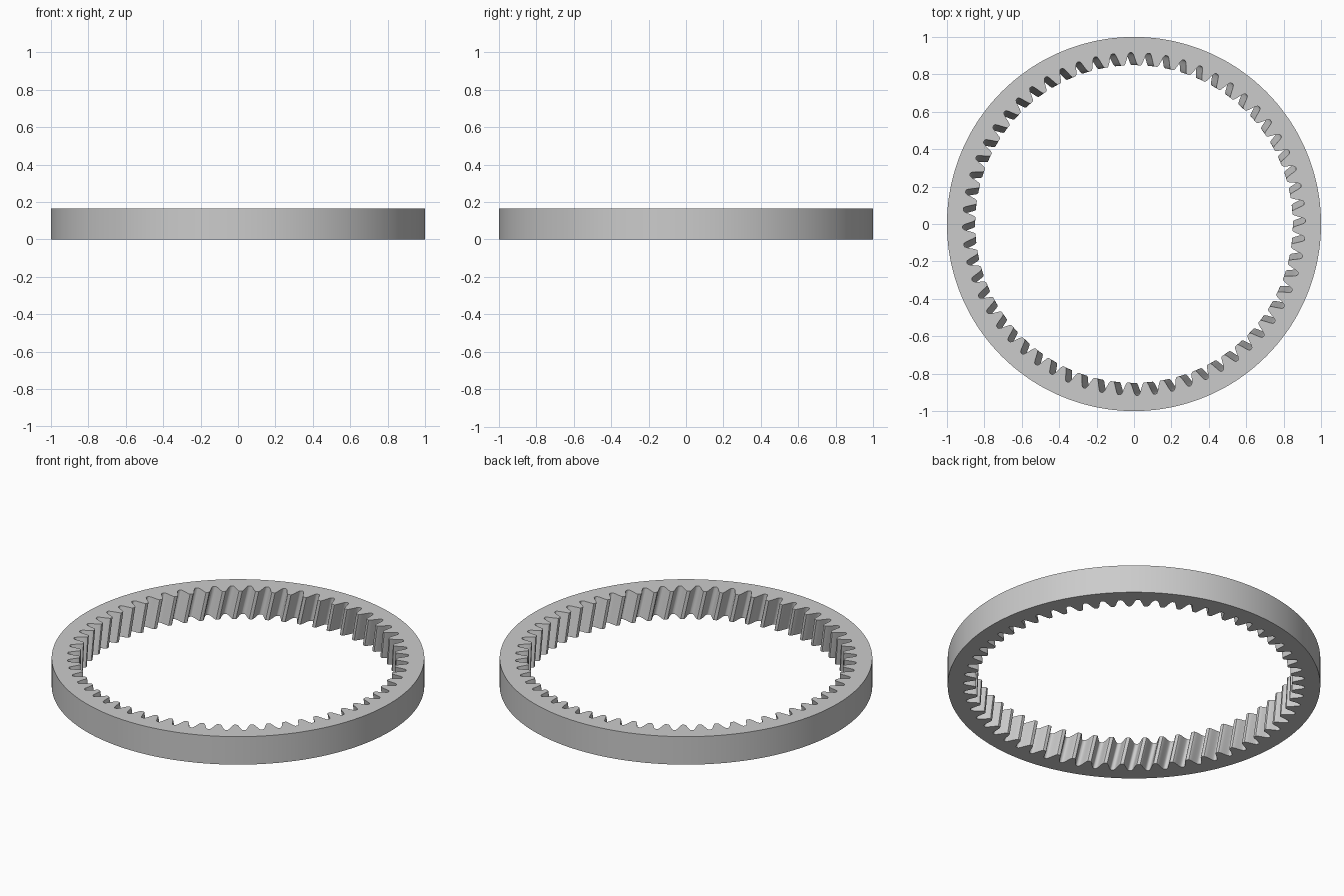
import bpy
import bmesh
from math import radians, sin, cos, tau

cube = bpy.data.objects.get("Cube")
if cube:
    bpy.data.objects.remove(cube)

TEETH = 60
STEPS = 20                  # profile points per tooth
LAYERS = 6                  # slices along the helix
HEIGHT = 0.166
OUTER, ROOT, TIP = 1.0, 0.916, 0.849
TWIST = radians(2.3)        # total helix turn from bottom to top
PHASE = radians(92.2)       # centre of one tooth gap at mid height
COUNT = TEETH * STEPS


def tooth_radius(step):
    """Rounded wave running from the gap root to the tooth tip."""
    t = (step % STEPS) / STEPS
    t = min(t, 1 - t)
    s = min(max((t - 0.06) / 0.36, 0), 1)
    return ROOT - (ROOT - TIP) * s * s * (3 - 2 * s)


def add_loop(bm, z, turn, radius):
    loop = []
    for i in range(COUNT):
        a = PHASE + turn + tau * i / COUNT
        r = radius(i)
        loop.append(bm.verts.new((r * cos(a), r * sin(a), z)))
    return loop


def bridge(bm, first, second):
    for i in range(COUNT):
        j = (i + 1) % COUNT
        bm.faces.new((first[i], first[j], second[j], second[i]))


bm = bmesh.new()

# Twisted inner teeth, from bottom to top
inner = []
for k in range(LAYERS + 1):
    f = k / LAYERS
    inner.append(add_loop(bm, HEIGHT * f, TWIST * (0.5 - f), tooth_radius))

# Plain outer wall
outer = [add_loop(bm, z, 0, lambda i: OUTER) for z in (0, HEIGHT)]

# Closed section: teeth, top rim, outer wall, bottom rim
section = inner + [outer[1], outer[0]]
for k, loop in enumerate(section):
    bridge(bm, loop, section[(k + 1) % len(section)])
bmesh.ops.recalc_face_normals(bm, faces=bm.faces)

mesh = bpy.data.meshes.new("ring_gear")
bm.to_mesh(mesh)
bm.free()
gear = bpy.data.objects.new("ring_gear", mesh)
bpy.context.collection.objects.link(gear)

# Plain grey metal
grey = bpy.data.materials.new("light_grey")
grey.use_nodes = True
colour = (0.6, 0.6, 0.6, 1)
grey.diffuse_color = colour
grey.node_tree.nodes["Principled BSDF"].inputs["Base Color"].default_value = colour
mesh.materials.append(grey)

# Smooth walls with crisp rims
bpy.ops.object.select_all(action="DESELECT")
gear.select_set(True)
bpy.context.view_layer.objects.active = gear
bpy.ops.object.shade_smooth_by_angle(angle=radians(35))
